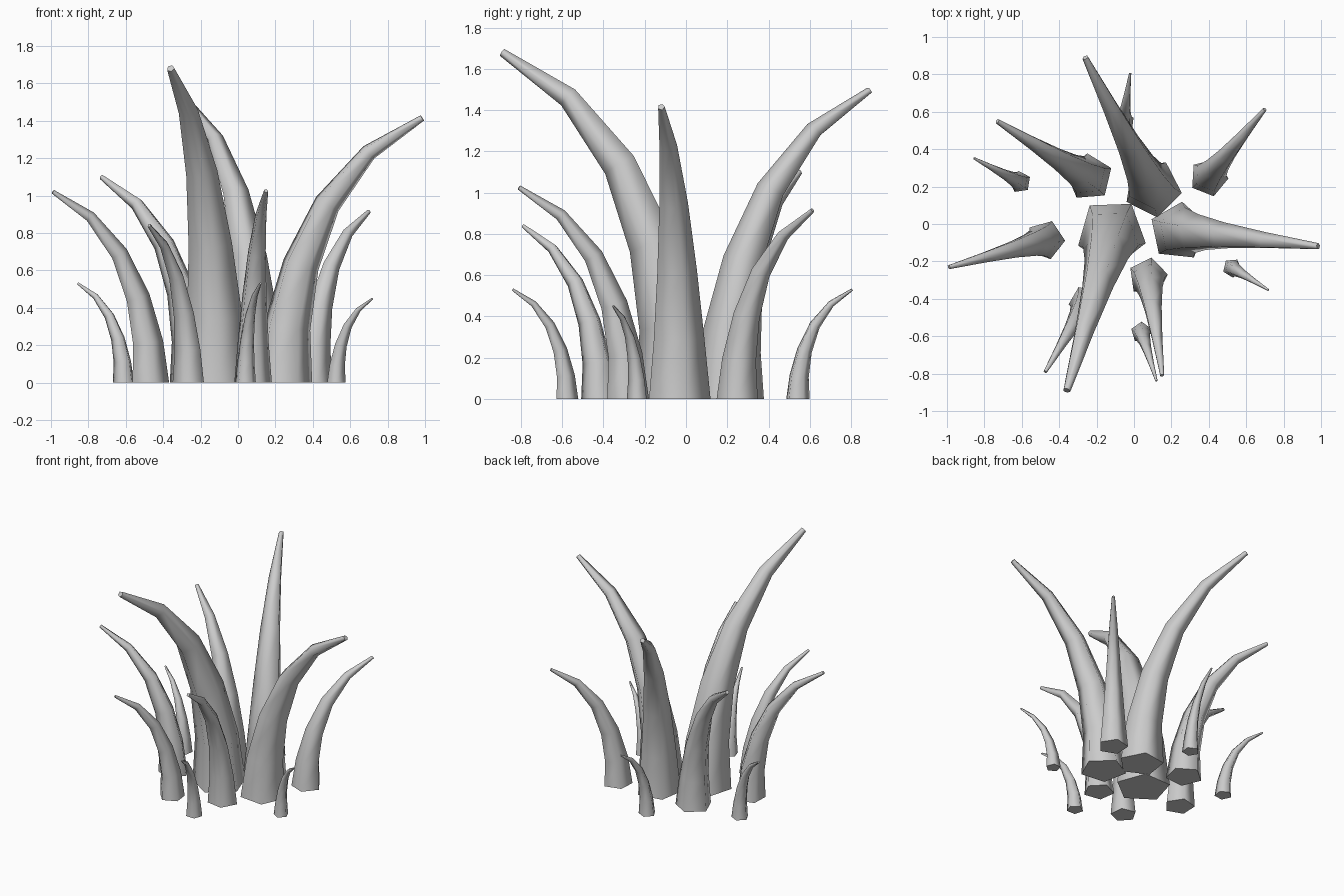
import bpy, bmesh, math
from mathutils import Vector

if "Cube" in bpy.data.objects:
    bpy.data.objects.remove(bpy.data.objects["Cube"])

SIDES = 5
# spine rings: (outward fraction, height fraction)
SPINE = [(0, 0), (0.025, 0.21), (0.125, 0.445), (0.315, 0.675), (0.615, 0.87), (1, 1)]

# base x, base y, base radius, tip x, tip y, tip z
BLADES = [
    (-0.12, -0.05, 0.19, -0.36, -0.89, 1.68),
    (0.24, -0.04, 0.16, 0.985, -0.12, 1.415),
    (0.10, 0.19, 0.157, -0.26, 0.89, 1.495),
    (-0.24, 0.25, 0.128, -0.73, 0.55, 1.10),
    (-0.475, -0.085, 0.107, -0.99, -0.23, 1.02),
    (0.40, 0.25, 0.105, 0.70, 0.613, 0.915),
    (0.075, -0.285, 0.107, 0.15, -0.81, 1.025),
    (-0.26, -0.42, 0.09, -0.475, -0.79, 0.84),
    (-0.055, 0.54, 0.06, -0.02, 0.805, 0.53),
    (0.04, -0.58, 0.058, 0.12, -0.84, 0.53),
    (-0.61, 0.225, 0.06, -0.855, 0.352, 0.53),
    (0.525, -0.235, 0.052, 0.718, -0.353, 0.45),
]


def make_blade(name, bx, by, r, tx, ty, h):
    """Tapered five-sided blade that curves outward from its base."""
    base = Vector((bx, by, 0))
    reach = Vector((tx - bx, ty - by, 0))
    out, up = reach.normalized(), Vector((0, 0, 1))
    side = up.cross(out)
    pts = [base + reach * s + up * (h * z) for s, z in SPINE]
    bm = bmesh.new()
    rings = []
    for i, p in enumerate(pts):
        # ring lies across the spine direction
        if i == 0:
            tan = up
        elif i == len(pts) - 1:
            tan = (p - pts[i - 1]).normalized()
        else:
            tan = ((p - pts[i - 1]).normalized() + (pts[i + 1] - p).normalized()).normalized()
        across = side.cross(tan)
        rad = r * (1 - 0.89 * i / (len(pts) - 1))
        ring = []
        for k in range(SIDES):
            a = math.radians(18) + k * math.tau / SIDES
            ring.append(bm.verts.new(p + (across * math.cos(a) + side * math.sin(a)) * rad))
        rings.append(ring)
    for a, b in zip(rings, rings[1:]):
        for k in range(SIDES):
            n = (k + 1) % SIDES
            bm.faces.new((a[k], a[n], b[n], b[k]))
    bm.faces.new(rings[0][::-1])
    bm.faces.new(rings[-1])
    bmesh.ops.recalc_face_normals(bm, faces=bm.faces)
    mesh = bpy.data.meshes.new(name)
    bm.to_mesh(mesh)
    bm.free()
    ob = bpy.data.objects.new(name, mesh)
    bpy.context.collection.objects.link(ob)
    return ob


# the tuft: smooth sides, sharp end caps
for i, spec in enumerate(BLADES, 1):
    ob = make_blade(f"grass_blade_{i:02d}", *spec)
    bpy.ops.object.select_all(action='DESELECT')
    ob.select_set(True)
    bpy.context.view_layer.objects.active = ob
    bpy.ops.object.shade_smooth_by_angle(angle=math.radians(78))
